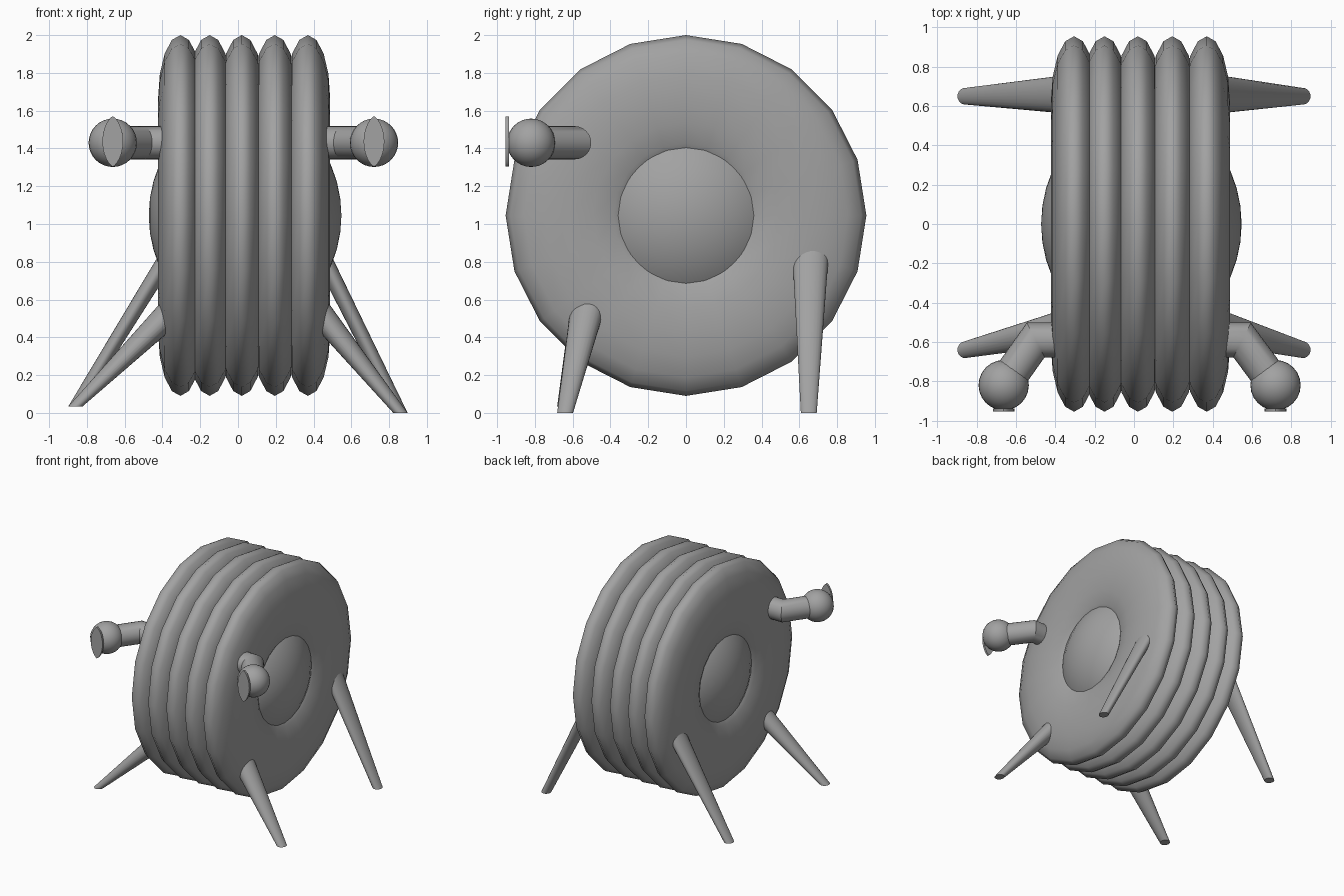
import bpy, bmesh, math
from mathutils import Vector, Matrix

if "Cube" in bpy.data.objects:
    bpy.data.objects.remove(bpy.data.objects["Cube"], do_unlink=True)

grey = bpy.data.materials.new("plain grey")
grey.use_nodes = True
COLOUR = (0.36, 0.36, 0.36, 1)
grey.diffuse_color = COLOUR
grey.node_tree.nodes["Principled BSDF"].inputs["Base Color"].default_value = COLOUR

CENTRE_Z = 1.045


def finish(name, bm, angle=None):
    """Turn a bmesh into a smooth-shaded object; angle keeps sharp edges."""
    bmesh.ops.recalc_face_normals(bm, faces=bm.faces)
    mesh = bpy.data.meshes.new(name)
    bm.to_mesh(mesh)
    bm.free()
    mesh.materials.append(grey)
    obj = bpy.data.objects.new(name, mesh)
    bpy.context.collection.objects.link(obj)
    bpy.ops.object.select_all(action='DESELECT')
    obj.select_set(True)
    bpy.context.view_layer.objects.active = obj
    if angle:
        bpy.ops.object.shade_smooth_by_angle(angle=math.radians(angle))
    else:
        bpy.ops.object.shade_smooth()
    return obj


def loft(bm, loops, closed=False, caps=True):
    """Skin between loops of points with equal counts."""
    rows = [[bm.verts.new(p) for p in loop] for loop in loops]
    n = len(rows[0])
    pairs = list(zip(rows, rows[1:])) + ([(rows[-1], rows[0])] if closed else [])
    for a, b in pairs:
        for i in range(n):
            j = (i + 1) % n
            bm.faces.new((a[i], a[j], b[j], b[i]))
    if caps and not closed:
        bm.faces.new(rows[0])
        bm.faces.new(rows[-1])


def ellipse(centre, u, v, n):
    c, u, v = Vector(centre), Vector(u), Vector(v)
    turn = [2 * math.pi * i / n for i in range(n)]
    return [c + u * math.cos(t) + v * math.sin(t) for t in turn]


# Body: five flattened rings side by side
for k, x in enumerate((-0.305, -0.15, 0.02, 0.195, 0.37)):
    bm = bmesh.new()
    loops = []
    for i in range(20):
        t = 2 * math.pi * i / 20
        out = Vector((0, math.sin(t), math.cos(t)))
        middle = Vector((x, 0, CENTRE_Z)) + out * 0.62
        loops.append(ellipse(middle, out * 0.335, (0.118, 0, 0), 16))
    loft(bm, loops, closed=True)
    finish(f"body_ring_{k + 1}", bm)

# Hub bulging out of both ends
bm = bmesh.new()
bmesh.ops.create_uvsphere(bm, u_segments=24, v_segments=20, radius=1)
bm.transform(Matrix.Translation((0.0375, 0, CENTRE_Z))
             @ Matrix.Diagonal((0.51, 0.59, 0.59, 1))
             @ Matrix.Rotation(math.pi / 2, 4, 'Y'))
finish("hub", bm)


# Legs: slanted cones with level feet
def leg(name, top, top_x, foot):
    bm = bmesh.new()
    loft(bm, [ellipse(top, (top_x, 0, 0), (0, 0.1, 0), 24),
              ellipse(foot, (0.038, 0, 0), (0, 0.042, 0), 24)])
    finish(name, bm, 40)


leg("back_left_leg", (0.41, 0.66, 0.9), 0.052, (0.86, 0.65, 0))
leg("back_right_leg", (-0.326, 0.66, 0.9), 0.055, (-0.86, 0.65, 0.035))
leg("front_left_leg", (0.33, -0.5, 0.65), 0.1, (0.86, -0.64, 0))
leg("front_right_leg", (-0.23, -0.5, 0.65), 0.12, (-0.86, -0.64, 0.035))

# Eye stalks, eyeballs and slit pupils
EYE_Z = 1.43
for side, s, eye_x, elbow_x in (("left", 1, 0.72, 0.55), ("right", -1, -0.663, -0.5)):
    # stalk: straight tube, mitred elbow, then out to the eye
    root = Vector((s * 0.3, -0.59, EYE_Z))
    elbow = Vector((elbow_x, -0.59, EYE_Z))
    eye = Vector((eye_x, -0.82, EYE_Z))
    d1, d2 = (elbow - root).normalized(), (eye - elbow).normalized()
    up = Vector((0, 0, 0.088))
    across1, across2 = d1.cross(up), d2.cross(up)
    mitre = (across1 + across2).normalized() * 0.088
    mitre /= mitre.normalized().dot(across1.normalized())
    bm = bmesh.new()
    loft(bm, [ellipse(root, across1, up, 24), ellipse(elbow, mitre, up, 24),
              ellipse(eye, across2, up, 24)])
    finish(side + "_eye_stalk", bm, 30)

    bm = bmesh.new()
    bmesh.ops.create_uvsphere(bm, u_segments=24, v_segments=16, radius=0.128)
    bm.transform(Matrix.Translation(eye))
    finish(side + "_eyeball", bm)

    # pupil: upright pointed lens standing at the front of the eye
    bm = bmesh.new()
    outline = []
    for i in range(24):
        t = 2 * math.pi * i / 24
        bulge = math.copysign(abs(math.sin(t)) ** 1.4, math.sin(t))
        outline.append(Vector((eye_x + 0.055 * bulge, 0, 1.437 + 0.133 * math.cos(t))))
    loft(bm, [[p + Vector((0, y, 0)) for p in outline] for y in (-0.955, -0.938)])
    finish(side + "_pupil", bm, 30)
